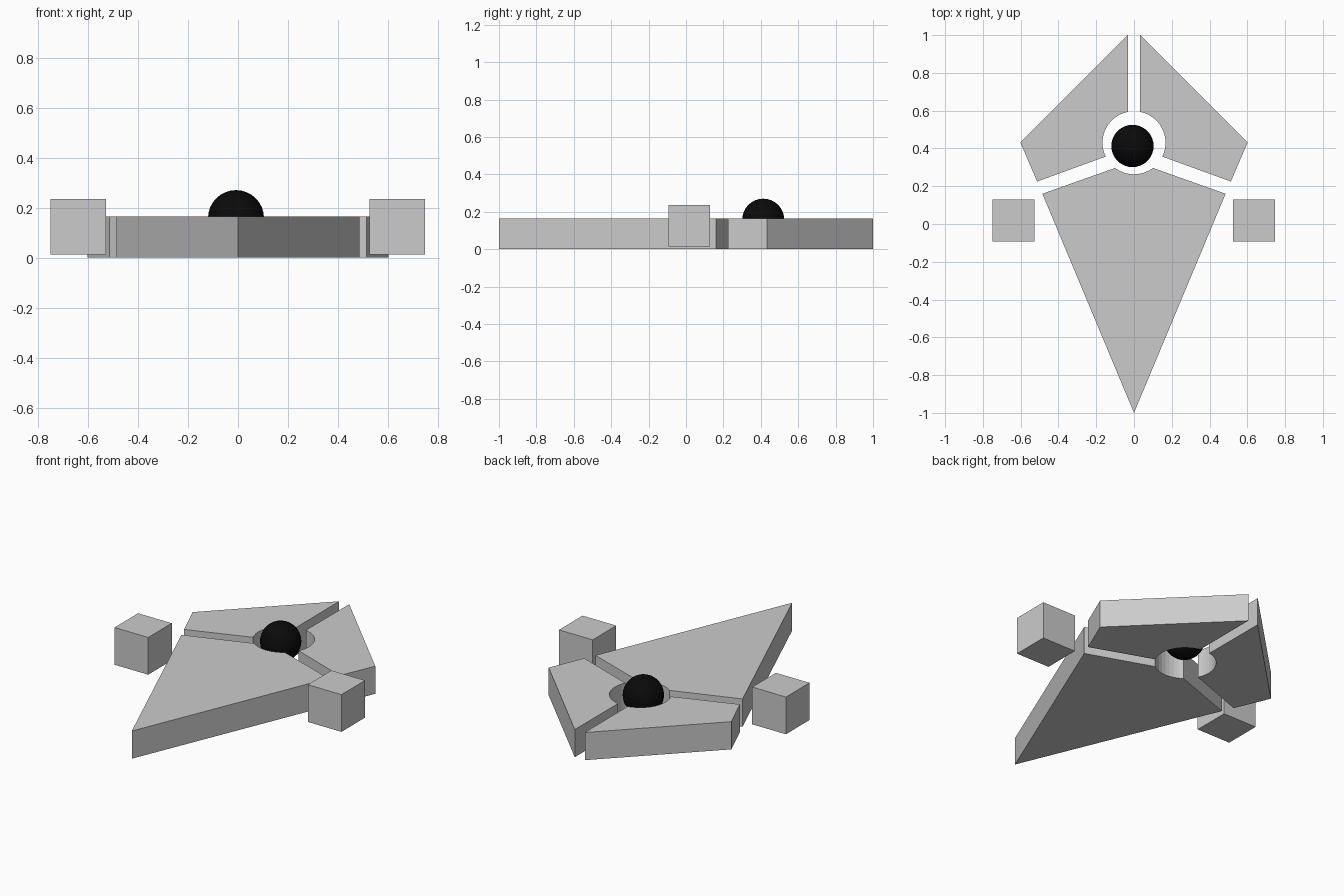
import bpy, bmesh
from math import radians, cos, sin

if "Cube" in bpy.data.objects:
    bpy.data.objects.remove(bpy.data.objects["Cube"])

HOLE_Y, HOLE_R, THICK = 0.43, 0.167, 0.165


def arc(a0, a1, steps):
    """Points on the round opening, from angle a0 to a1 in degrees."""
    angles = [radians(a0 + (a1 - a0) * i / steps) for i in range(steps + 1)]
    return [(HOLE_R * cos(a), HOLE_Y + HOLE_R * sin(a)) for a in angles]


def plate(name, outline):
    """Extrude a flat outline up from the ground."""
    bm = bmesh.new()
    face = bm.faces.new([bm.verts.new((x, y, 0)) for x, y in outline])
    new = bmesh.ops.extrude_face_region(bm, geom=[face])["geom"]
    top = [g for g in new if isinstance(g, bmesh.types.BMVert)]
    bmesh.ops.translate(bm, verts=top, vec=(0, 0, THICK))
    bmesh.ops.recalc_face_normals(bm, faces=bm.faces)
    mesh = bpy.data.meshes.new(name)
    bm.to_mesh(mesh)
    bm.free()
    obj = bpy.data.objects.new(name, mesh)
    bpy.context.collection.objects.link(obj)
    return obj


# Kite body: long front plate and two mirrored back plates
plate("front_plate", [(0, -1), (0.485, 0.16)] + arc(-53, -127, 8) + [(-0.485, 0.16)])
back = [(0.033, 1.0), (0.602, 0.433), (0.513, 0.225)] + arc(-26, 79, 12)
for side, s in (("right", 1), ("left", -1)):
    plate(f"{side}_back_plate", [(s * x, y) for x, y in back])

# Side cubes
for side, x in (("right", 0.636), ("left", -0.638)):
    bpy.ops.mesh.primitive_cube_add(size=0.222, location=(x, 0.018, 0.124))
    bpy.context.object.name = f"{side}_cube"

# Black ball hovering in the opening
bpy.ops.mesh.primitive_uv_sphere_add(segments=32, ring_count=16, radius=0.112,
                                     location=(-0.008, 0.413, 0.158))
ball = bpy.context.object
ball.name = "ball"
black = bpy.data.materials.new("black")
black.diffuse_color = (0.003, 0.003, 0.003, 1)
black.use_nodes = True
black.node_tree.nodes["Principled BSDF"].inputs["Base Color"].default_value = black.diffuse_color
ball.data.materials.append(black)
